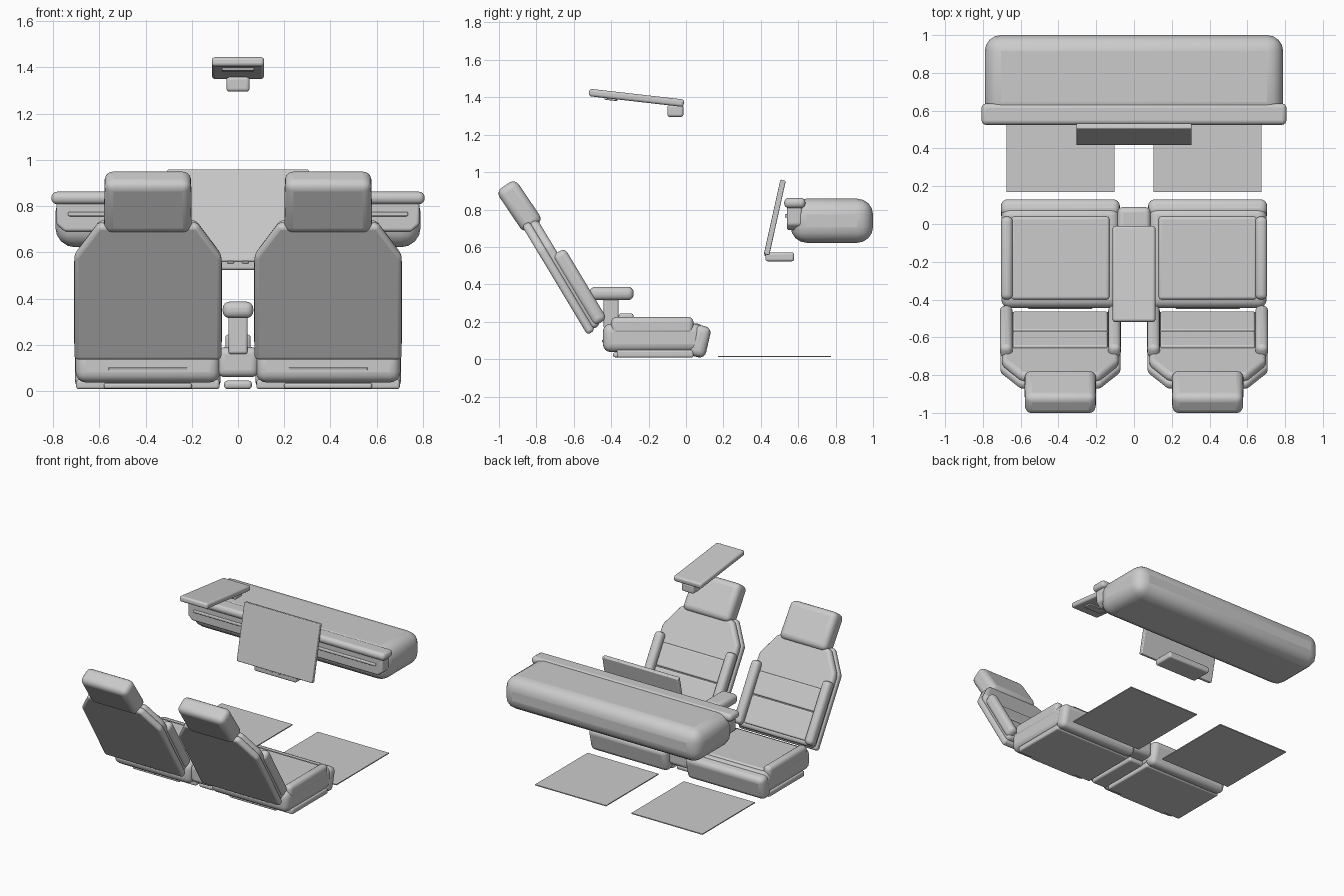
import bpy, bmesh, math
from mathutils import Vector, Matrix

cube = bpy.data.objects.get("Cube")
if cube:
    bpy.data.objects.remove(cube, do_unlink=True)

grey = bpy.data.materials.new("neutral_grey")
grey.use_nodes = True
COLOUR = (0.6, 0.6, 0.6, 1)
grey.diffuse_color = COLOUR
grey.node_tree.nodes["Principled BSDF"].inputs["Base Color"].default_value = COLOUR


def finish(name, bm, bevel, place=None, segments=4):
    """Turn a bmesh into a smooth, soft-edged object."""
    bmesh.ops.recalc_face_normals(bm, faces=bm.faces)
    if place:
        bm.transform(place)
    mesh = bpy.data.meshes.new(name)
    bm.to_mesh(mesh)
    bm.free()
    mesh.materials.append(grey)
    ob = bpy.data.objects.new(name, mesh)
    bpy.context.scene.collection.objects.link(ob)
    if bevel:
        mod = ob.modifiers.new("soft_edges", "BEVEL")
        mod.width = bevel
        mod.segments = segments
        mod.limit_method = "ANGLE"
    bpy.ops.object.select_all(action="DESELECT")
    ob.select_set(True)
    bpy.context.view_layer.objects.active = ob
    bpy.ops.object.shade_smooth_by_angle(angle=math.radians(35))
    return ob


def tilt(y, z, angle, x=0):
    return Matrix.Translation((x, y, z)) @ Matrix.Rotation(math.radians(angle), 4, "X")


def box(name, xs, ys, zs, bevel=0.01, place=None):
    """Rounded box from ranges along each axis."""
    bm = bmesh.new()
    bmesh.ops.create_cube(bm, size=1)
    for v in bm.verts:
        v.co = Vector([(r[0] + r[1]) / 2 + c * (r[1] - r[0])
                       for c, r in zip(v.co, (xs, ys, zs))])
    return finish(name, bm, bevel, place)


def prism(name, outline, y0, y1, bevel, place=None):
    """Outline in x and z, extruded along y."""
    bm = bmesh.new()
    face = bm.faces.new([bm.verts.new((x, y0, z)) for x, z in outline])
    new = bmesh.ops.extrude_face_region(bm, geom=[face])["geom"]
    bmesh.ops.translate(bm, vec=(0, y1 - y0, 0),
                        verts=[g for g in new if isinstance(g, bmesh.types.BMVert)])
    return finish(name, bm, bevel, place)


def span(w):
    return (-w, w)


# Two mirrored seats
for side, label in ((-1, "right"), (1, "left")):
    cx = side * 0.39

    def across(w):
        return (cx - w, cx + w)

    # Cushion and its supports
    box(label + "_seat_cushion", across(0.312), (-0.445, 0.09), (0.037, 0.19), 0.045)
    box(label + "_cushion_pad", across(0.26), (-0.40, 0.04), (0.15, 0.2), 0.015)
    box(label + "_front_roll", span(0.315), span(0.045), span(0.085), 0.035,
        tilt(0.075, 0.095, -13, cx))
    box(label + "_seat_base", across(0.31), (-0.37, 0.04), (0.008, 0.05), 0.012)
    box(label + "_base_rail", across(0.19), (-0.39, 0.0), (0.01, 0.035), 0.01)
    box(label + "_rear_slot", across(0.17), (-0.449, -0.44), (0.09, 0.102), 0.003)
    outer = sorted((side * 0.642, side * 0.705))
    box(label + "_cushion_bolster", outer, (-0.40, 0.04), (0.13, 0.225), 0.027)

    # Reclined back: shell behind, padding in front
    lean = tilt(-0.487, 0.154, 31, cx)
    half = [(0.318, 0), (0.318, 0.52), (0.215, 0.68)]
    outline = half + [(-x, z) for x, z in reversed(half)]
    prism(label + "_back_shell", outline, -0.047, 0.0, 0.018, lean)
    inner = [(x * 0.97, 0.01 + z * 0.97) for x, z in outline]
    prism(label + "_back_padding", inner, -0.015, 0.042, 0.025, lean)
    for part, low, high in (("lower", 0.04, 0.235), ("upper", 0.24, 0.40)):
        box(label + "_" + part + "_back_pad", span(0.25), (0.02, 0.056), (low, high),
            0.01, lean)
    for s in (-1, 1):
        edge = sorted((s * 0.253, s * 0.32))
        box(label + "_back_bolster", edge, (0.008, 0.088), (0.02, 0.46), 0.028, lean)
    prism(label + "_headrest",
          [(-0.19, -0.135), (0.19, -0.135), (0.187, 0.135), (-0.187, 0.135)],
          -0.062, 0.062, 0.038, tilt(-0.89, 0.818, 34, cx))

    # Floor mat
    box(label + "_floor_mat", sorted((side * 0.102, side * 0.675)), (0.17, 0.775),
        (0.011, 0.018), 0)

# Centre console with armrest
box("console_body", span(0.088), (-0.43, 0.09), (0.06, 0.19), 0.03)
box("console_hump", span(0.055), (-0.36, -0.28), (0.17, 0.245), 0.015)
box("console_base", span(0.06), (-0.37, 0.03), (0.008, 0.045), 0.015)
box("armrest_post", span(0.042), (-0.44, -0.36), (0.16, 0.34), 0.012)
box("armrest", span(0.066), (-0.515, -0.28), (0.315, 0.387), 0.03)

# Dashboard
box("dashboard_body", span(0.79), (0.56, 1.0), (0.622, 0.858), 0.085)
box("dashboard_ledge", span(0.807), (0.525, 0.638), (0.808, 0.862), 0.024)
panel = [(0.785, 0.82), (0.785, 0.72), (0.75, 0.69)]
prism("dashboard_fascia", panel + [(-x, z) for x, z in reversed(panel)],
      0.54, 0.62, 0.012)
box("fascia_trim", span(0.735), (0.528, 0.545), (0.756, 0.775), 0.006)

# Tilted screen and its small shelf
stand = tilt(0.475, 0.758, -12.5)
box("display_screen", span(0.305), span(0.015), span(0.204), 0.006, stand)
box("display_shelf", span(0.17), (0.425, 0.578), (0.523, 0.57), 0.012)
for s in (-1, 1):
    box("shelf_button", sorted((s * 0.018, s * 0.045)), (0.419, 0.43), (0.552, 0.562), 0.002)

# Overhead panel
roof = tilt(-0.265, 1.397, -6.5)
box("overhead_panel", span(0.113), span(0.255), span(0.02), 0.014, roof)
box("overhead_recess", span(0.07), (-0.17, -0.10), (-0.029, -0.015), 0.005, roof)
box("overhead_mount", span(0.05), (-0.10, -0.014), (1.295, 1.36), 0.014)
